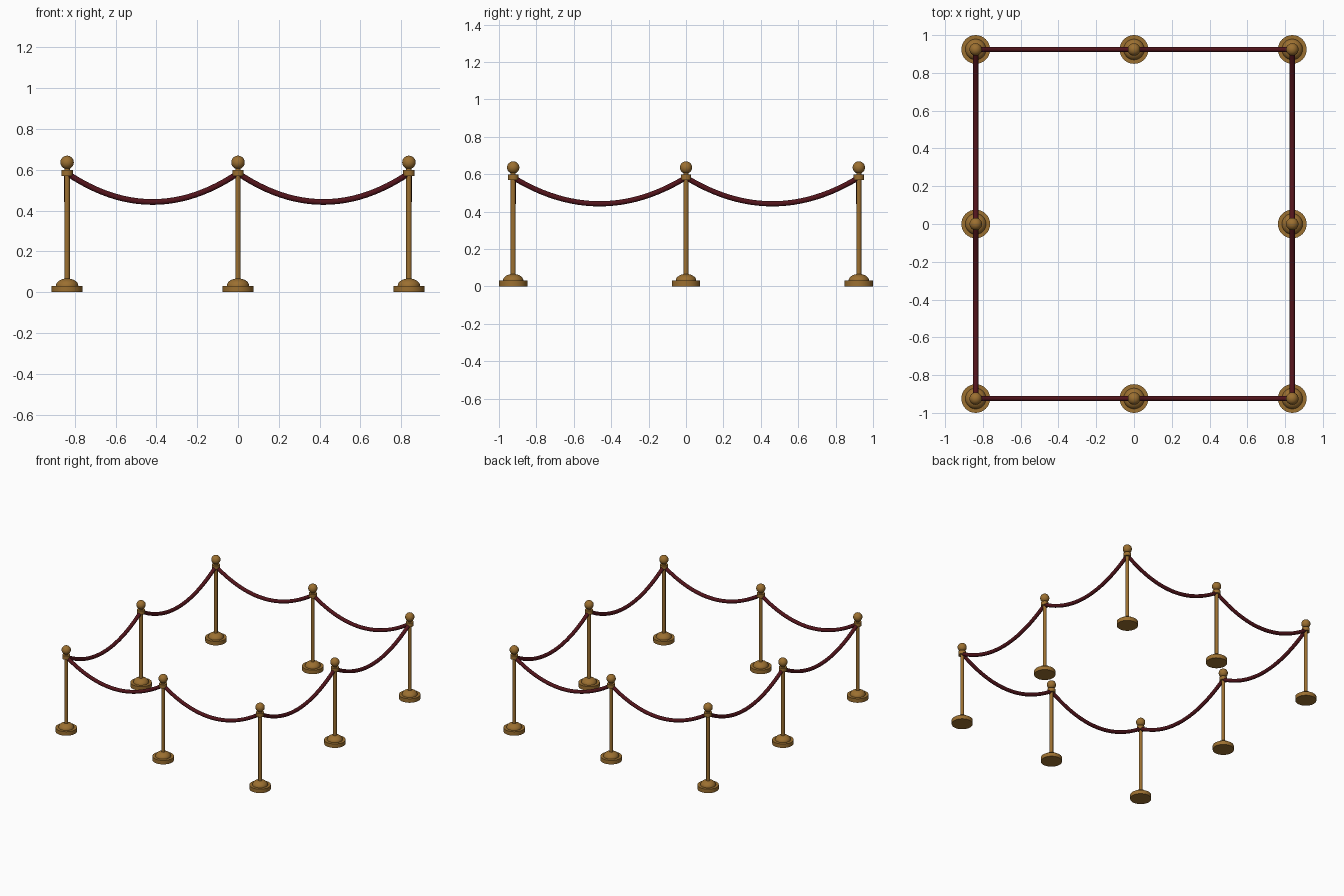
import bpy, bmesh, math
from mathutils import Matrix, Vector

if "Cube" in bpy.data.objects:
    bpy.data.objects.remove(bpy.data.objects["Cube"])

X, Y = 0.838, 0.924            # post spacing from the centre
ROPE_TOP, ROPE_LOW, ROPE_R = 0.583, 0.442, 0.014


def material(name, rgb):
    m = bpy.data.materials.new(name)
    m.diffuse_color = (*rgb, 1)
    m.use_nodes = True
    m.node_tree.nodes["Principled BSDF"].inputs["Base Color"].default_value = m.diffuse_color
    return m


brass = material("brass", (0.33, 0.16, 0.03))
velvet = material("velvet", (0.085, 0.007, 0.011))


def smooth(obj):
    bpy.ops.object.select_all(action='DESELECT')
    obj.select_set(True)
    bpy.context.view_layer.objects.active = obj
    bpy.ops.object.shade_smooth_by_angle(angle=math.radians(35))


def lathe(name, profile, steps=32):
    """Spin an (r, z) profile that starts and ends on the z axis."""
    bm = bmesh.new()
    verts = [bm.verts.new((r, 0, z)) for r, z in profile]
    edges = [bm.edges.new(pair) for pair in zip(verts, verts[1:])]
    bmesh.ops.spin(bm, geom=verts + edges, cent=(0, 0, 0), axis=(0, 0, 1),
                   angle=2 * math.pi, steps=steps, use_duplicate=False)
    bmesh.ops.remove_doubles(bm, verts=bm.verts, dist=1e-5)
    bmesh.ops.recalc_face_normals(bm, faces=bm.faces)
    mesh = bpy.data.meshes.new(name)
    bm.to_mesh(mesh)
    bm.free()
    mesh.materials.append(brass)
    obj = bpy.data.objects.new(name, mesh)
    bpy.context.collection.objects.link(obj)
    smooth(obj)
    return obj


def arc(r, h, z, a0, a1, n):
    """Elliptic arc in the (r, z) plane, angles in degrees."""
    angles = [math.radians(a0 + (a1 - a0) * i / n) for i in range(n + 1)]
    return [(max(0, r * math.cos(a)), z + h * math.sin(a)) for a in angles]


# One stanchion: foot with dome, pole with rope collar, ball finial
parts = [
    lathe("base", [(0, 0), (0.076, 0), (0.076, 0.031)]
          + arc(0.055, 0.036, 0.031, 0, 90, 10)),
    lathe("pole", [(0, 0.05), (0.0132, 0.05), (0.0132, 0.57), (0.028, 0.57),
                   (0.028, 0.599), (0.0132, 0.599), (0.0132, 0.62), (0, 0.62)]),
    lathe("finial_ball", arc(0.033, 0.033, 0.636, -90, 90, 16)),
]

# Post positions around the rectangle, in order
posts = [(-X, -Y), (0, -Y), (X, -Y), (X, 0), (X, Y), (0, Y), (-X, Y), (-X, 0)]
for i, (x, y) in enumerate(posts):
    for part in parts:
        obj = part if i == 0 else part.copy()
        if i:
            bpy.context.collection.objects.link(obj)
        obj.location = (x, y, 0)


# Sagging ropes between neighbouring posts
def rope(name, a, b, n=24):
    curve = bpy.data.curves.new(name, 'CURVE')
    curve.dimensions = '3D'
    curve.bevel_depth = ROPE_R
    curve.bevel_resolution = 4
    curve.use_fill_caps = True
    spline = curve.splines.new('POLY')
    spline.points.add(n)
    for i, p in enumerate(spline.points):
        t = i / n
        xy = Vector(a).lerp(Vector(b), t)
        z = ROPE_LOW + (ROPE_TOP - ROPE_LOW) * (2 * t - 1) ** 2
        p.co = (xy.x, xy.y, z, 1)
    curve.materials.append(velvet)
    obj = bpy.data.objects.new(name, curve)
    bpy.context.collection.objects.link(obj)
    bpy.ops.object.select_all(action='DESELECT')
    obj.select_set(True)
    bpy.context.view_layer.objects.active = obj
    bpy.ops.object.convert(target='MESH')
    smooth(bpy.context.view_layer.objects.active)


for i, a in enumerate(posts):
    rope(f"rope_{i + 1}", a, posts[(i + 1) % len(posts)])
